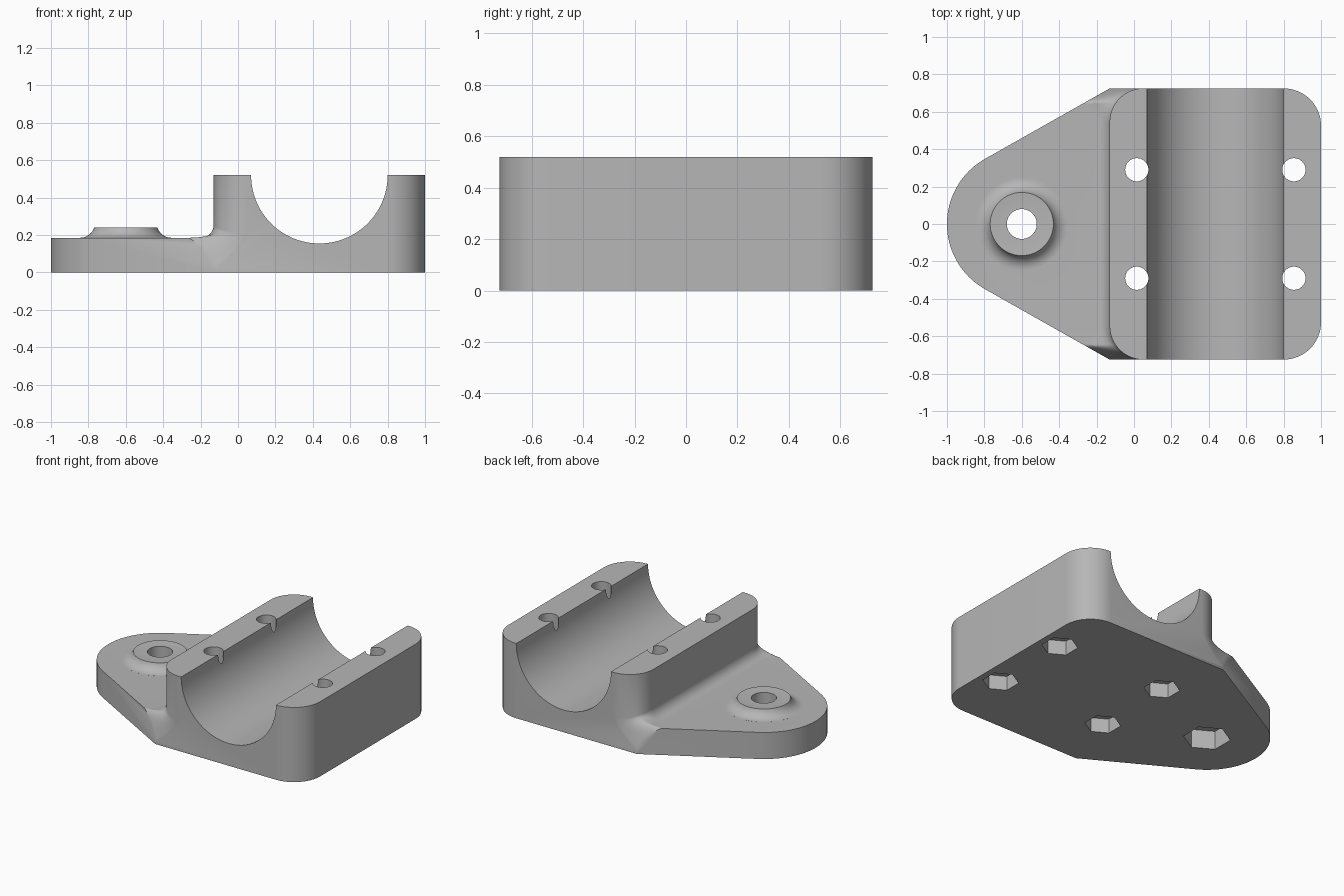
import bpy, bmesh, math
from mathutils import Vector as V

if "Cube" in bpy.data.objects:
    bpy.data.objects.remove(bpy.data.objects["Cube"])

PLATE, TOP, Y = 0.185, 0.52, 0.725        # plate height, block height, half depth
NOSE, NOSE_R = V((-0.6, 0)), 0.4
LEFT, RC = -0.13, 0.18                    # block left wall and its corner radius

mat = bpy.data.materials.new("grey_plastic")
mat.diffuse_color = (0.47, 0.47, 0.47, 1)
mat.use_nodes = True
mat.node_tree.nodes["Principled BSDF"].inputs["Base Color"].default_value = mat.diffuse_color


def arc(cx, cy, r, a0, a1, n):
    return [V((cx + r * math.cos(math.radians(a0 + (a1 - a0) * i / n)),
               cy + r * math.sin(math.radians(a0 + (a1 - a0) * i / n)))) for i in range(n + 1)]


def up(p, z):
    return V((p[0], p[1], z))


def make_object(name, bm):
    bmesh.ops.remove_doubles(bm, verts=bm.verts, dist=1e-5)
    bmesh.ops.recalc_face_normals(bm, faces=bm.faces)
    me = bpy.data.meshes.new(name)
    bm.to_mesh(me)
    bm.free()
    ob = bpy.data.objects.new(name, me)
    bpy.context.collection.objects.link(ob)
    me.materials.append(mat)
    return ob


def lathe(name, profile, x, y, n=72, turn=0.0):
    """Closed solid from (radius, z) points, starting and ending on the axis."""
    bm = bmesh.new()
    rings = []
    for r, z in profile:
        rings.append([bm.verts.new((x + r * math.cos(turn + math.tau * i / n),
                                    y + r * math.sin(turn + math.tau * i / n), z)) for i in range(n)])
    for a, b in zip(rings, rings[1:]):
        for i in range(n):
            j = (i + 1) % n
            bm.faces.new((a[i], a[j], b[j], b[i]))
    bm.faces.new(rings[0])
    bm.faces.new(rings[-1])
    return make_object(name, bm)


def boolean(ob, tool, op):
    m = ob.modifiers.new(op, 'BOOLEAN')
    m.operation, m.object, m.solver = op, tool, 'EXACT'
    bpy.context.view_layer.objects.active = ob
    bpy.ops.object.modifier_apply(modifier=m.name)
    bpy.data.objects.remove(tool, do_unlink=True)


# --- body: front half faces, each one mirrored to the back ---
bm = bmesh.new()


def face(pts):
    for s in (1, -1):
        bm.faces.new([bm.verts.new((p[0], p[1] * s, p[2])) for p in pts])


corner = V((LEFT, -Y))
d = corner - NOSE
tangent = math.degrees(math.atan2(d.y, d.x) - math.acos(NOSE_R / d.length)) + 360
nose = arc(NOSE.x, 0, NOSE_R, 180, tangent, 28)
right = arc(0.8, -Y + 0.2, 0.2, -90, 0, 16) + [V((1, 0))]

# inner (block wall) and outer (plate edge) curves of the fillet
M, K, U = 24, 10, 10
start = V((LEFT - 0.07, -Y + RC))
bend = nose[-1].lerp(corner, (-0.27 - nose[-1].x) / (LEFT - nose[-1].x))
ctrl = V((LEFT - 0.075, -0.61))
inner, outer, mid = [], [], []
for i, p in enumerate(arc(LEFT + RC, -Y + RC, RC, 180, 270, M)):
    t = i / M
    if i <= K:
        s = i / K
        q = up(start.lerp(ctrl, s).lerp(ctrl.lerp(bend, s), s), PLATE)
    else:
        s = (i - K) / (M - K)
        q = up(bend.lerp(corner, s), 0.015 + (PLATE - 0.015) * (1 - s ** 1.6))
    p = up(p, 0.255 - 0.055 * t)
    inner.append(p)
    outer.append(q)
    mid.append(up(p, q.z).lerp((p + q) / 2, 0.8 * t ** 3))
inner.insert(0, V((LEFT, 0, 0.255)))
outer.insert(0, V((start.x, 0, PLATE)))
mid.insert(0, V((LEFT, 0, PLATE)))
K += 1

sections = []
for p, q, m in zip(inner, outer, mid):
    row = []
    for u in range(U + 1):
        a = math.pi / 2 * u / U
        row.append(m + (p - m) * (1 - math.sin(a)) + (q - m) * (1 - math.cos(a)))
    sections.append(row)

for a, b in zip(sections, sections[1:]):
    for u in range(U):
        face((a[u], a[u + 1], b[u + 1], b[u]))
    face((a[0], b[0], up(b[0], TOP), up(a[0], TOP)))           # block left wall
for a, b in zip(nose, nose[1:]):
    face((up(a, 0), up(b, 0), up(b, PLATE), up(a, PLATE)))
for a, b in zip(right, right[1:]):
    face((up(a, 0), up(b, 0), up(b, TOP), up(a, TOP)))
face([up(p, 0) for p in nose + [corner] + right])              # underside
face([up(p, PLATE) for p in nose] + outer[K::-1])              # plate top
face([up(p, TOP) for p in inner + right])                      # block top
face([up(nose[-1], 0), up(nose[-1], PLATE)] + outer[K:] + [up(corner, 0)])
face([up(corner, 0)] + sections[-1][::-1] + [up(inner[-1], TOP), up(right[0], TOP), up(right[0], 0)])
body = make_object("clamp_bracket", bm)

# --- boss with a flared foot ---
R = 0.08
flare = []
for i in range(11):
    a = math.radians(90 - 72 * i / 10)
    flare.append((0.245 - R * math.cos(a), PLATE + 0.0003 + R - R * math.sin(a)))
flare = [(0.245, 0.12)] + flare + [(0.165, 0.24)]
boolean(body, lathe("boss", flare, NOSE.x, 0), 'UNION')

# --- half-round channel through the block ---
bm = bmesh.new()
n = 128
ends = [[bm.verts.new((0.435 + 0.365 * math.cos(math.tau * i / n), y,
                       TOP + 0.365 * math.sin(math.tau * i / n))) for i in range(n)] for y in (-1, 1)]
for i in range(n):
    j = (i + 1) % n
    bm.faces.new((ends[0][i], ends[0][j], ends[1][j], ends[1][i]))
bm.faces.new(ends[0])
bm.faces.new(ends[1])
boolean(body, make_object("channel_cutter", bm), 'DIFFERENCE')

# --- bolt holes with hexagonal nut pockets below ---
bolts = [(x, y, 0.062, 0.115, 0.10) for x in (0.015, 0.855) for y in (-0.29, 0.29)]
bolts.append((NOSE.x, 0, 0.08, 0.15, 0.13))
for x, y, r, hex_r, depth in bolts:
    boolean(body, lathe("hole_cutter", [(r, -0.2), (r, 0.8)], x, y, 48), 'DIFFERENCE')
    boolean(body, lathe("nut_cutter", [(hex_r, -0.2), (hex_r, depth)], x, y, 6, math.pi / 6), 'DIFFERENCE')

bpy.ops.object.select_all(action='DESELECT')
body.select_set(True)
bpy.context.view_layer.objects.active = body
bpy.ops.object.shade_smooth_by_angle(angle=math.radians(30))
